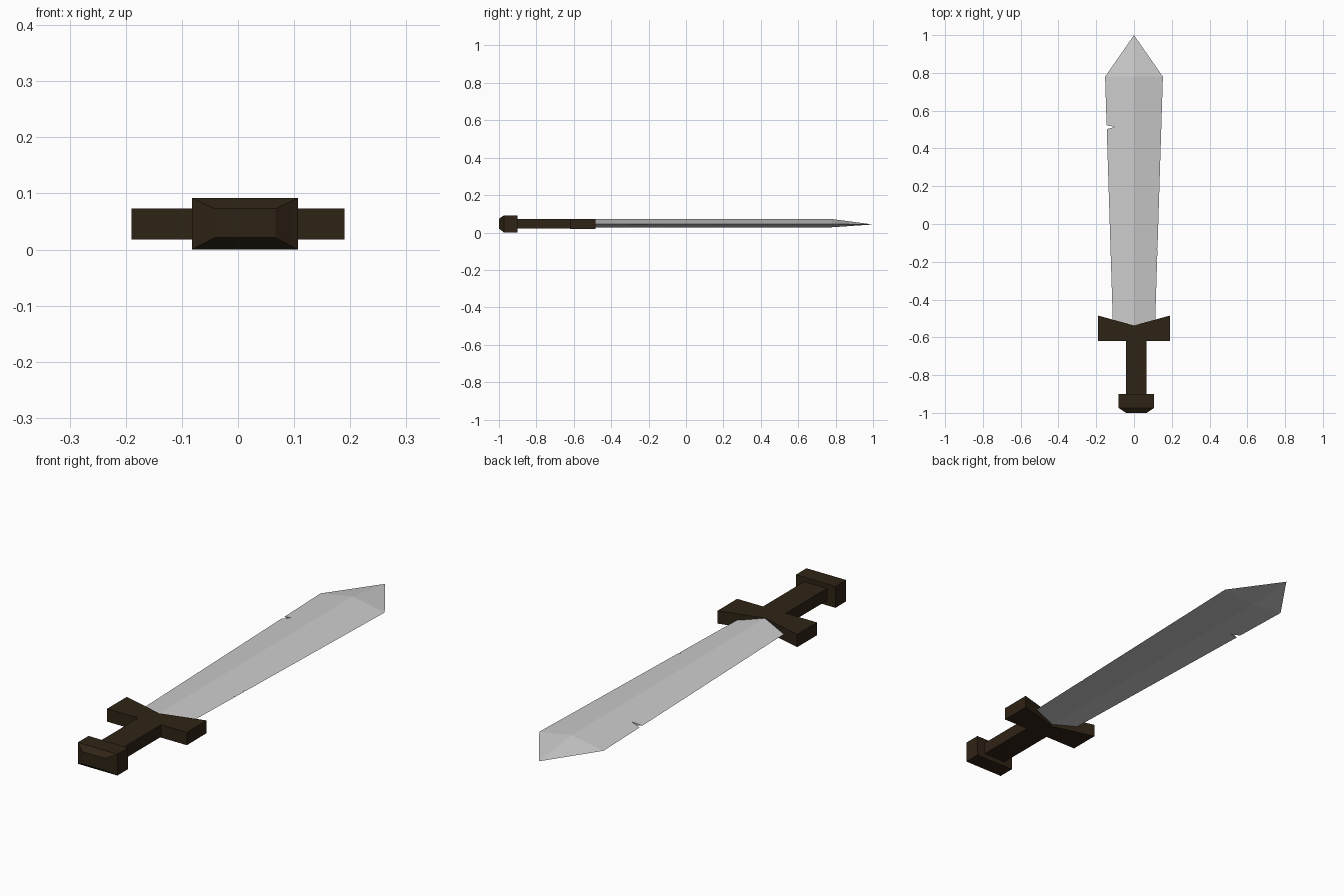
import bpy, bmesh

if "Cube" in bpy.data.objects:
    bpy.data.objects.remove(bpy.data.objects["Cube"])

brown = bpy.data.materials.new("dark_wood")
brown.diffuse_color = (0.028, 0.017, 0.008, 1)
brown.use_nodes = True
brown.node_tree.nodes["Principled BSDF"].inputs["Base Color"].default_value = brown.diffuse_color


def make_object(name, bm, mat=None):
    bmesh.ops.recalc_face_normals(bm, faces=bm.faces)
    mesh = bpy.data.meshes.new(name)
    bm.to_mesh(mesh)
    bm.free()
    obj = bpy.data.objects.new(name, mesh)
    bpy.context.collection.objects.link(obj)
    if mat:
        mesh.materials.append(mat)
    return obj


def loft(name, rings, mat=None):
    """Skin a list of equal-length point rings and cap both ends."""
    bm = bmesh.new()
    loops = [[bm.verts.new(p) for p in ring] for ring in rings]
    n = len(loops[0])
    for a, b in zip(loops, loops[1:]):
        for i in range(n):
            j = (i + 1) % n
            bm.faces.new((a[i], a[j], b[j], b[i]))
    bm.faces.new(loops[0])
    bm.faces.new(loops[-1])
    bmesh.ops.remove_doubles(bm, verts=bm.verts, dist=1e-5)
    return make_object(name, bm, mat)


def prism(name, outline, z0, z1, mat=None):
    return loft(name, [[(x, y, z) for x, y in outline] for z in (z0, z1)], mat)


def rect(y, x0, x1, z0, z1):
    return [(x0, y, z0), (x1, y, z0), (x1, y, z1), (x0, y, z1)]


# Blade: diamond section, widening to the shoulders and then pointed
EDGE = 0.045


def diamond(y, w, top, bottom):
    return [(-w, y, EDGE), (0, y, bottom), (w, y, EDGE), (0, y, top)]


bm = bmesh.new()
base, shoulder = [[bm.verts.new(p) for p in diamond(*s)]
                  for s in ((-0.615, 0.109, 0.072, 0.028), (0.78, 0.153, 0.072, 0.028))]
tip = bm.verts.new((0, 1, 0.043))
bm.faces.new(base)
for i in range(4):
    j = (i + 1) % 4
    bm.faces.new((base[i], base[j], shoulder[j], shoulder[i]))
    bm.faces.new((shoulder[i], shoulder[j], tip))
blade = make_object("blade", bm)

# Battle nicks cut out of the blade edges
nicks = [
    [(-0.17, 0.533), (-0.142, 0.522), (-0.10, 0.514), (-0.17, 0.496)],
    [(0.16, -0.10), (0.116, -0.134), (0.16, -0.148)],
    [(0.16, -0.17), (0.115, -0.196), (0.16, -0.216)],
]
bpy.context.view_layer.objects.active = blade
for outline in nicks:
    cutter = prism("nick_cutter", outline, -0.1, 0.2)
    cutter.hide_render = True
    mod = blade.modifiers.new("nick", 'BOOLEAN')
    mod.operation = 'DIFFERENCE'
    mod.solver = 'EXACT'
    mod.object = cutter
    bpy.ops.object.modifier_apply(modifier=mod.name)
    bpy.data.objects.remove(cutter)

# Crossguard: bar with a V-shaped upper side
prism("crossguard", [(-0.19, -0.62), (0.19, -0.62), (0.19, -0.485),
                     (0, -0.537), (-0.19, -0.485)], 0.018, 0.073, brown)

# Grip, set slightly off centre
loft("grip", [rect(y, -0.042, 0.067, 0.021, 0.073) for y in (-0.91, -0.61)], brown)

# Pommel: block with a chamfered end
loft("pommel", [rect(-1.0, -0.042, 0.067, 0.021, 0.073),
                rect(-0.973, -0.082, 0.107, 0, 0.092),
                rect(-0.90, -0.082, 0.107, 0, 0.092)], brown)
